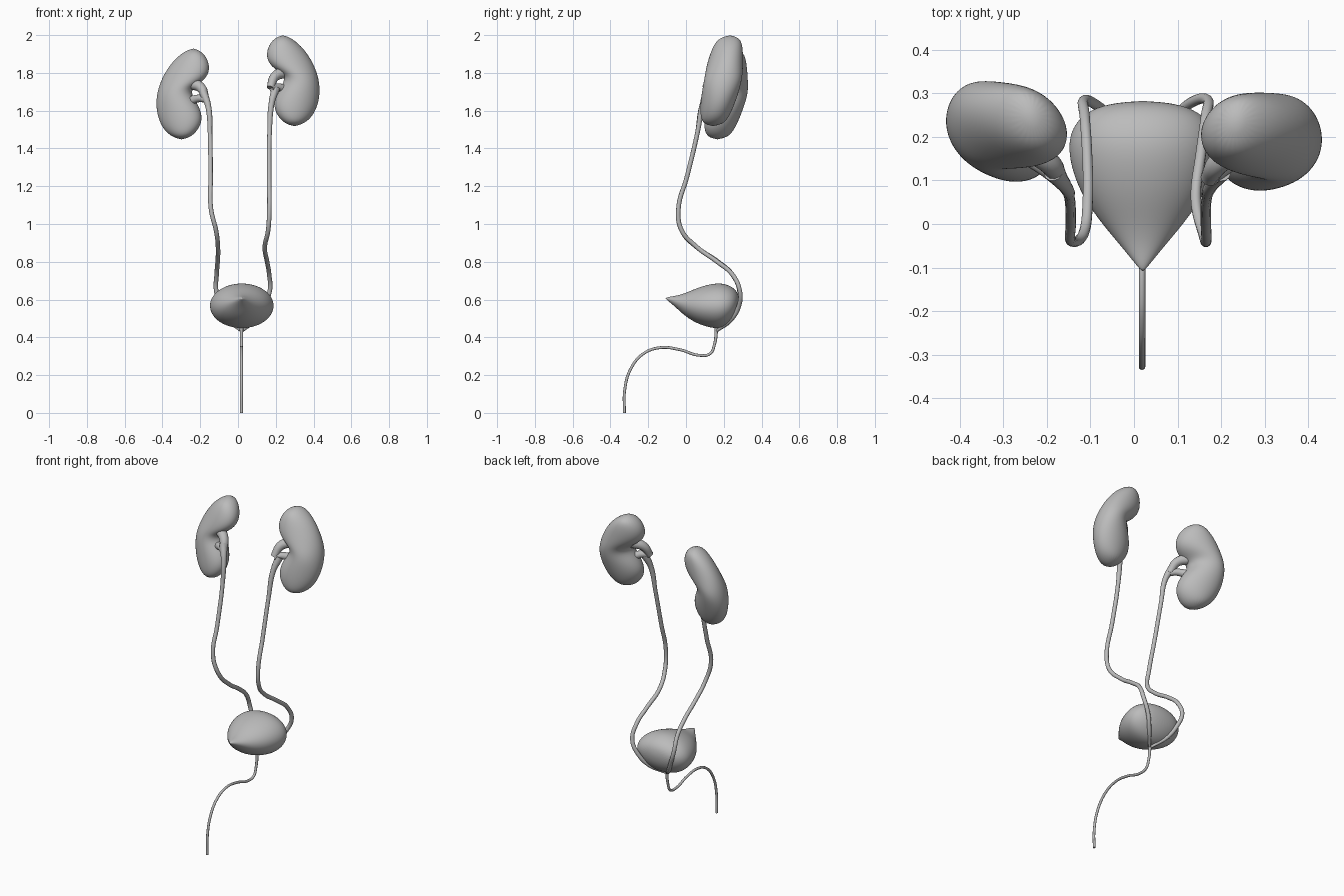
import bpy, bmesh, math
from mathutils import Vector

if "Cube" in bpy.data.objects:
    bpy.data.objects.remove(bpy.data.objects["Cube"])

grey = bpy.data.materials.new("pale grey")
grey.diffuse_color = (0.5, 0.5, 0.5, 1)
grey.use_nodes = True
grey.node_tree.nodes["Principled BSDF"].inputs["Base Color"].default_value = grey.diffuse_color
SEG = 24


def add_mesh(name, mesh):
    ob = bpy.data.objects.new(name, mesh)
    bpy.context.collection.objects.link(ob)
    mesh.materials.clear()
    mesh.materials.append(grey)
    for p in mesh.polygons:
        p.use_smooth = True
    return ob


def loft(name, start, rings, end):
    """Closed skin through rings of points, with a pole at each end."""
    bm = bmesh.new()
    a, b = bm.verts.new(start), bm.verts.new(end)
    loops = [[bm.verts.new(p) for p in r] for r in rings]
    for i in range(SEG):
        j = (i + 1) % SEG
        bm.faces.new((a, loops[0][j], loops[0][i]))
        bm.faces.new((b, loops[-1][i], loops[-1][j]))
        for r, s in zip(loops, loops[1:]):
            bm.faces.new((r[i], r[j], s[j], s[i]))
    bmesh.ops.recalc_face_normals(bm, faces=bm.faces)
    mesh = bpy.data.meshes.new(name)
    bm.to_mesh(mesh)
    bm.free()
    ob = add_mesh(name, mesh)
    ob.modifiers.new("smooth", 'SUBSURF').levels = 2
    ob.modifiers["smooth"].render_levels = 2


def tube(name, pts, radius):
    """Round tube through points (x, y, z[, radius factor])."""
    cu = bpy.data.curves.new(name, 'CURVE')
    cu.dimensions = '3D'
    cu.bevel_depth, cu.bevel_resolution = radius, 4
    cu.use_fill_caps, cu.resolution_u = True, 10
    sp = cu.splines.new('BEZIER')
    sp.bezier_points.add(len(pts) - 1)
    for bp, p in zip(sp.bezier_points, pts):
        bp.co = p[:3]
        bp.radius = p[3] if len(p) > 3 else 1
        bp.handle_left_type = bp.handle_right_type = 'AUTO'
    tmp = bpy.data.objects.new("tmp", cu)
    bpy.context.collection.objects.link(tmp)
    mesh = bpy.data.meshes.new_from_object(tmp.evaluated_get(bpy.context.evaluated_depsgraph_get()))
    bpy.data.objects.remove(tmp)
    add_mesh(name, mesh)


# Kidney outline: outer and inner edge (x, z) from top to bottom
EDGES = [(.285, 1.913, .185, 1.908), (.335, 1.873, .153, 1.86),
         (.376, 1.82, .150, 1.80), (.406, 1.765, .185, 1.755),
         (.425, 1.71, .240, 1.722), (.433, 1.66, .246, 1.685),
         (.433, 1.61, .215, 1.64), (.422, 1.555, .188, 1.58),
         (.395, 1.50, .195, 1.52), (.355, 1.465, .24, 1.465)]


def kidney(name, side, dz, yc, lateral):
    def depth(x, z):
        return yc + .2 * (z - 1.69) + lateral * (x - .29)
    rings = []
    for k, (ox, oz, ix, iz) in enumerate(EDGES):
        u = (k - 4.5) / 5.5
        th = .1 * math.sqrt(1 - abs(u) ** 2.2)
        ring = []
        for s in range(SEG):
            t = 2 * math.pi * s / SEG
            c = math.cos(t)
            x = (ox + ix) / 2 + (ox - ix) / 2 * c
            z = (oz + iz) / 2 + (oz - iz) / 2 * c
            ring.append((side * x, depth(x, z) + th * math.sin(t), z + dz))
        rings.append(ring)
    loft(name, (side * .235, depth(.235, 1.932), 1.932 + dz), rings,
         (side * .30, depth(.30, 1.445), 1.445 + dz))


kidney("left_kidney", -1, 0, .212, .25)
kidney("right_kidney", 1, .07, .19, .1)

# Bladder: y, half width, bottom z, top z
BLADDER = [(-.09, .018, .589, .615), (-.05, .051, .555, .620), (0, .094, .507, .636),
           (.06, .138, .472, .663), (.12, .163, .452, .681), (.17, .172, .445, .688),
           (.21, .168, .456, .683), (.25, .143, .489, .665), (.275, .09, .535, .635)]
rings = []
for y, w, lo, hi in BLADDER:
    rings.append([(.02 + w * math.cos(2 * math.pi * s / SEG), y,
                   (lo + hi) / 2 + (hi - lo) / 2 * math.sin(2 * math.pi * s / SEG))
                  for s in range(SEG)])
loft("bladder", (.02, -.112, .607), rings, (.02, .284, .59))

# Ureters, running on through the bladder wall to its neck
tube("left_ureter", [(-.185, .12, 1.70, 1.9), (-.157, .085, 1.62, 1.3), (-.148, .06, 1.48),
                     (-.145, .005, 1.25), (-.143, -.04, 1.08), (-.115, -.02, .96),
                     (-.106, .06, .875), (-.108, .17, .80), (-.113, .245, .733),
                     (-.115, .283, .645), (-.085, .272, .56), (-.045, .235, .49),
                     (.015, .165, .435, .6)], .012)
tube("right_ureter", [(.20, .12, 1.72, 1.9), (.178, .09, 1.64, 1.3), (.167, .06, 1.48),
                      (.165, .005, 1.25), (.166, -.04, 1.08), (.160, -.025, .97),
                      (.142, .055, .88), (.154, .165, .80), (.165, .245, .733),
                      (.168, .285, .645), (.130, .278, .56), (.085, .235, .49),
                      (.025, .165, .435, .6)], .012)

# Renal pelvis: an upper and a lower branch into each hilum
for name, side, dz in (("left", -1, 0), ("right", 1, .06)):
    tube(name + "_upper_branch", [(side * .172, .105, 1.66 + dz, 1), (side * .195, .14, 1.72 + dz, 1.3),
                                  (side * .25, .18, 1.745 + dz, 1.6)], .02)
    tube(name + "_lower_branch", [(side * .175, .105, 1.66 + dz, 1), (side * .205, .13, 1.665 + dz, 1.1),
                                  (side * .26, .17, 1.65 + dz, 1.4)], .018)

# Urethra
tube("urethra", [(.0185, .16, .47, 1.6), (.0185, .16, .43, 1.2), (.0185, .15, .36), (.0185, .128, .314),
                 (.0185, .07, .305), (.0185, -.034, .335), (.0185, -.14, .345),
                 (.0185, -.23, .31), (.0185, -.294, .23), (.0185, -.324, .124),
                 (.0185, -.326, 0)], .0075)
